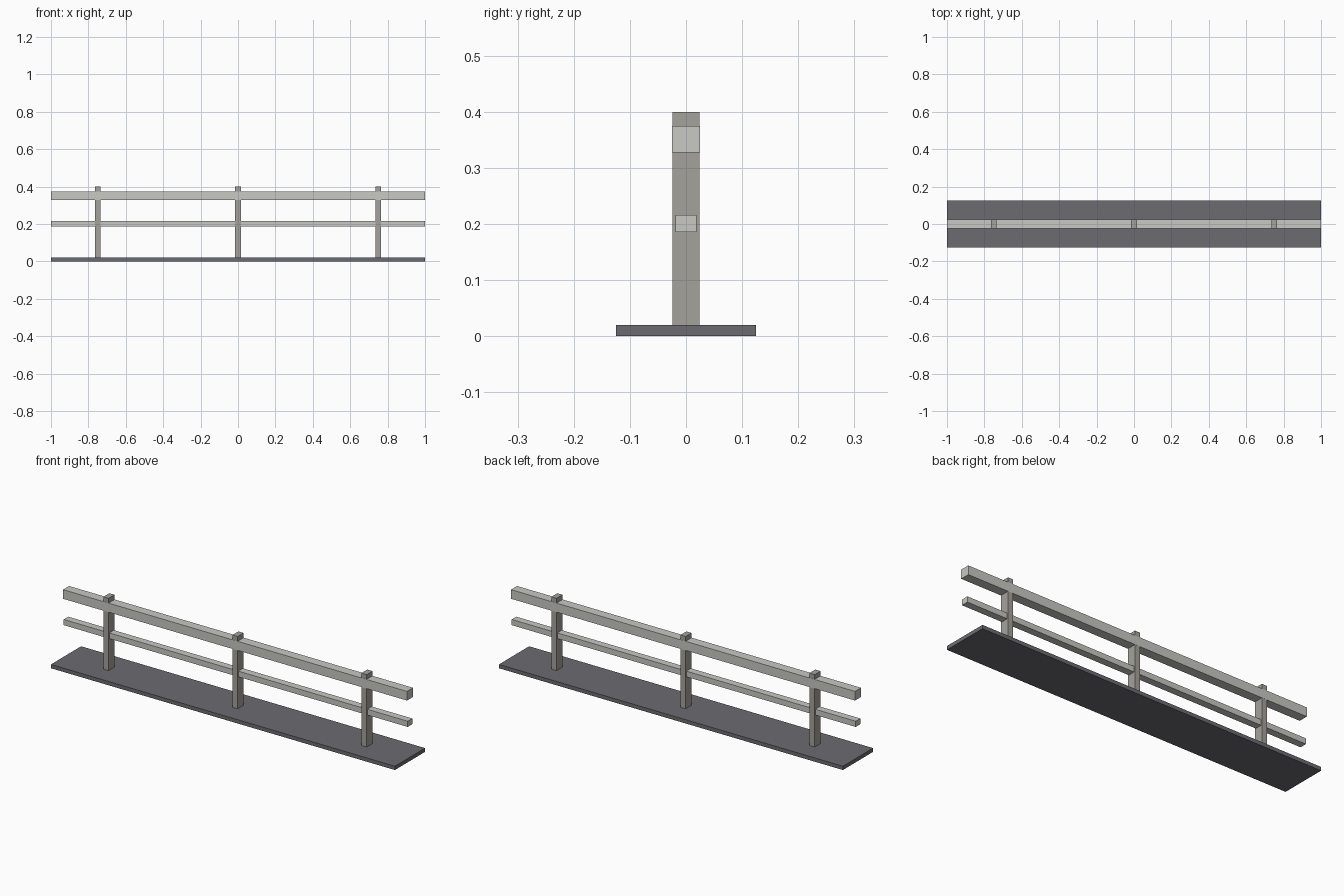
import bpy

cube = bpy.data.objects.get("Cube")
if cube:
    bpy.data.objects.remove(cube, do_unlink=True)


def material(name, colour):
    m = bpy.data.materials.new(name)
    m.use_nodes = True
    rgba = (*colour, 1.0)
    m.diffuse_color = rgba
    m.node_tree.nodes["Principled BSDF"].inputs["Base Color"].default_value = rgba
    return m


def box(name, x, size_x, size_y, bottom, top, mat):
    """Flat-sided box centred on y = 0, spanning bottom to top."""
    bpy.ops.mesh.primitive_cube_add(size=1, location=(x, 0, (bottom + top) / 2))
    ob = bpy.context.object
    ob.name = name
    ob.scale = (size_x, size_y, top - bottom)
    bpy.ops.object.transform_apply(location=False, rotation=False, scale=True)
    ob.data.materials.append(mat)
    return ob


asphalt = material("dark grey paving", (0.15, 0.15, 0.165))
post_grey = material("warm grey post", (0.376, 0.361, 0.328))
rail_grey = material("light grey rail", (0.578, 0.578, 0.546))

LENGTH = 2.0

# Ground strip
box("base_strip", 0, LENGTH, 0.25, 0, 0.02, asphalt)

# Three upright posts
for label, x in (("right", -0.75), ("middle", 0), ("left", 0.75)):
    box(label + "_post", x, 0.03, 0.049, 0.001, 0.4, post_grey)

# Horizontal rails; the top one wraps flush over the posts
box("top_rail", 0, LENGTH, 0.05, 0.327, 0.375, rail_grey)
box("lower_rail", 0, LENGTH, 0.038, 0.186, 0.216, rail_grey)
